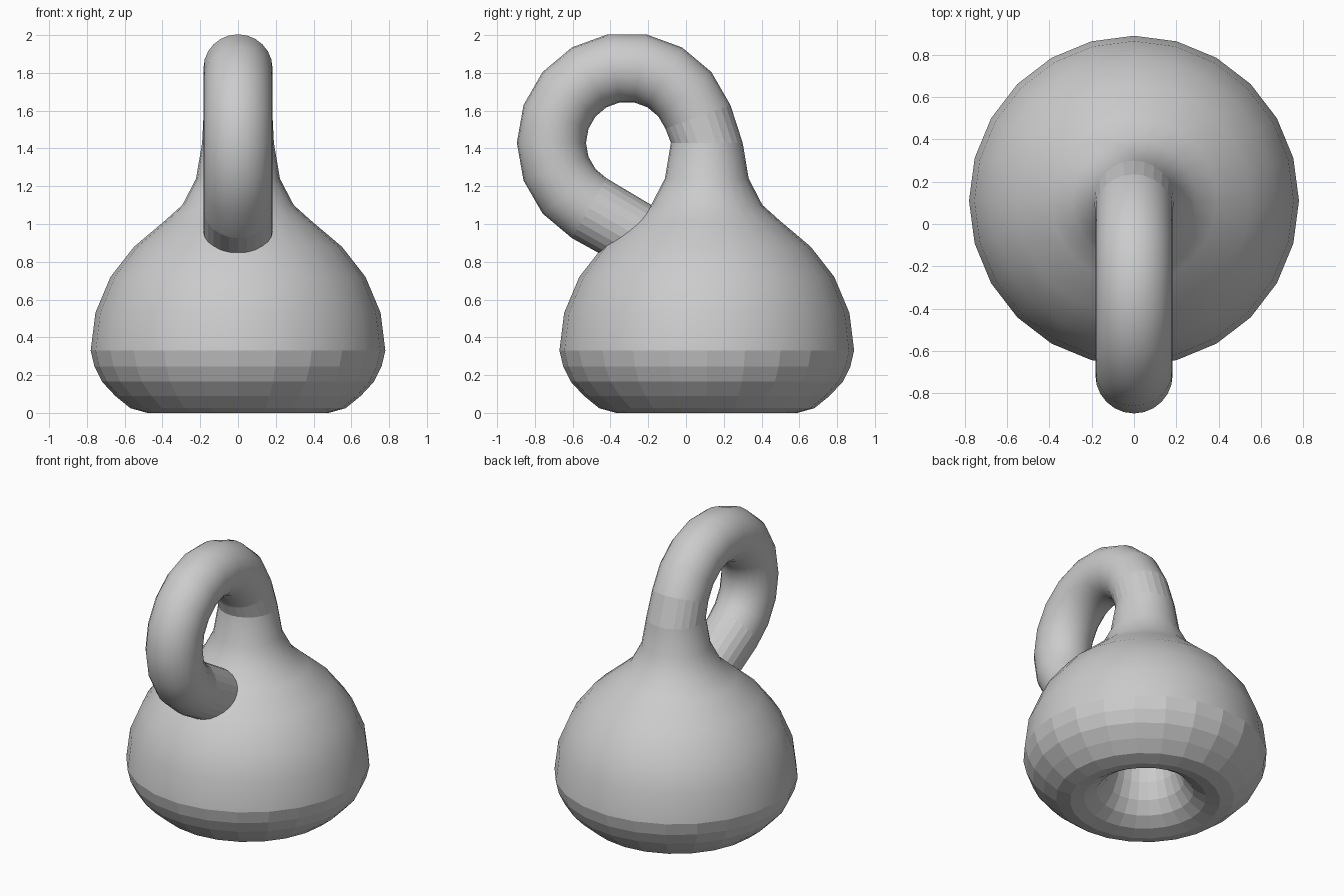
import bpy, bmesh, math
from mathutils import Vector

if "Cube" in bpy.data.objects:
    bpy.data.objects.remove(bpy.data.objects["Cube"])

SIDES = 24
AXIS_Y = 0.11            # vertical axis of the bulb
LOOP_Y, LOOP_Z = -0.3125, 1.43   # centre of the looping tube
LOOP_R, TUBE_R = 0.4, 0.183

gray = bpy.data.materials.new("light gray")
gray.use_nodes = True
gray.diffuse_color = (0.6, 0.6, 0.6, 1)
gray.node_tree.nodes["Principled BSDF"].inputs["Base Color"].default_value = (0.6, 0.6, 0.6, 1)


def loft(name, rings, is_smooth):
    """Skin circles given as (y, z, tilt in degrees, radius)."""
    bm = bmesh.new()
    loops = []
    for y, z, tilt, r in rings:
        t = math.radians(tilt)
        out = Vector((0, math.cos(t), math.sin(t)))
        side = Vector((1, 0, 0))
        loops.append([bm.verts.new(Vector((0, y, z)) + r * (math.cos(a) * out + math.sin(a) * side))
                      for a in (math.tau * i / SIDES for i in range(SIDES))])
    for k, (low, high) in enumerate(zip(loops, loops[1:])):
        for i in range(SIDES):
            j = (i + 1) % SIDES
            face = bm.faces.new((low[j], low[i], high[i], high[j]))
            face.smooth = is_smooth(k)
    mesh = bpy.data.meshes.new(name)
    bm.to_mesh(mesh)
    bm.free()
    mesh.materials.append(gray)
    obj = bpy.data.objects.new(name, mesh)
    bpy.context.collection.objects.link(obj)
    return obj


# Bulb: inner funnel down to the base rim, then up the outside to the neck
funnel = [(0.185, 0.55), (0.19, 0.4), (0.21, 0.26), (0.25, 0.15), (0.31, 0.07), (0.39, 0.02)]
rim = [(0.48, 0), (0.57, 0.025), (0.65, 0.09), (0.72, 0.165), (0.76, 0.245), (0.78, 0.33)]
dome = [(0.755, 0.53), (0.675, 0.72), (0.55, 0.88), (0.39, 1.015),
        (0.295, 1.1), (0.222, 1.24), (0.19, 1.43)]
flat_bands = len(funnel) + len(rim) - 1
loft("bulb_and_funnel", [(AXIS_Y, z, 0, r) for r, z in funnel + rim + dome],
     lambda k: k >= flat_bands)

# Tube: leaves the neck, loops over, pierces the bulb and meets the funnel inside
loop = []
for angle in range(20, 241, 20):
    t = math.radians(angle)
    loop.append((LOOP_Y + LOOP_R * math.cos(t), LOOP_Z + LOOP_R * math.sin(t), angle, TUBE_R))
tube = [(AXIS_Y, 1.43, 0, 0.19)] + loop
tube += [(-0.02, 0.8, 222, TUBE_R), (AXIS_Y, 0.55, 180, 0.185)]
loft("looping_tube", tube, lambda k: 0 < k < len(loop))
